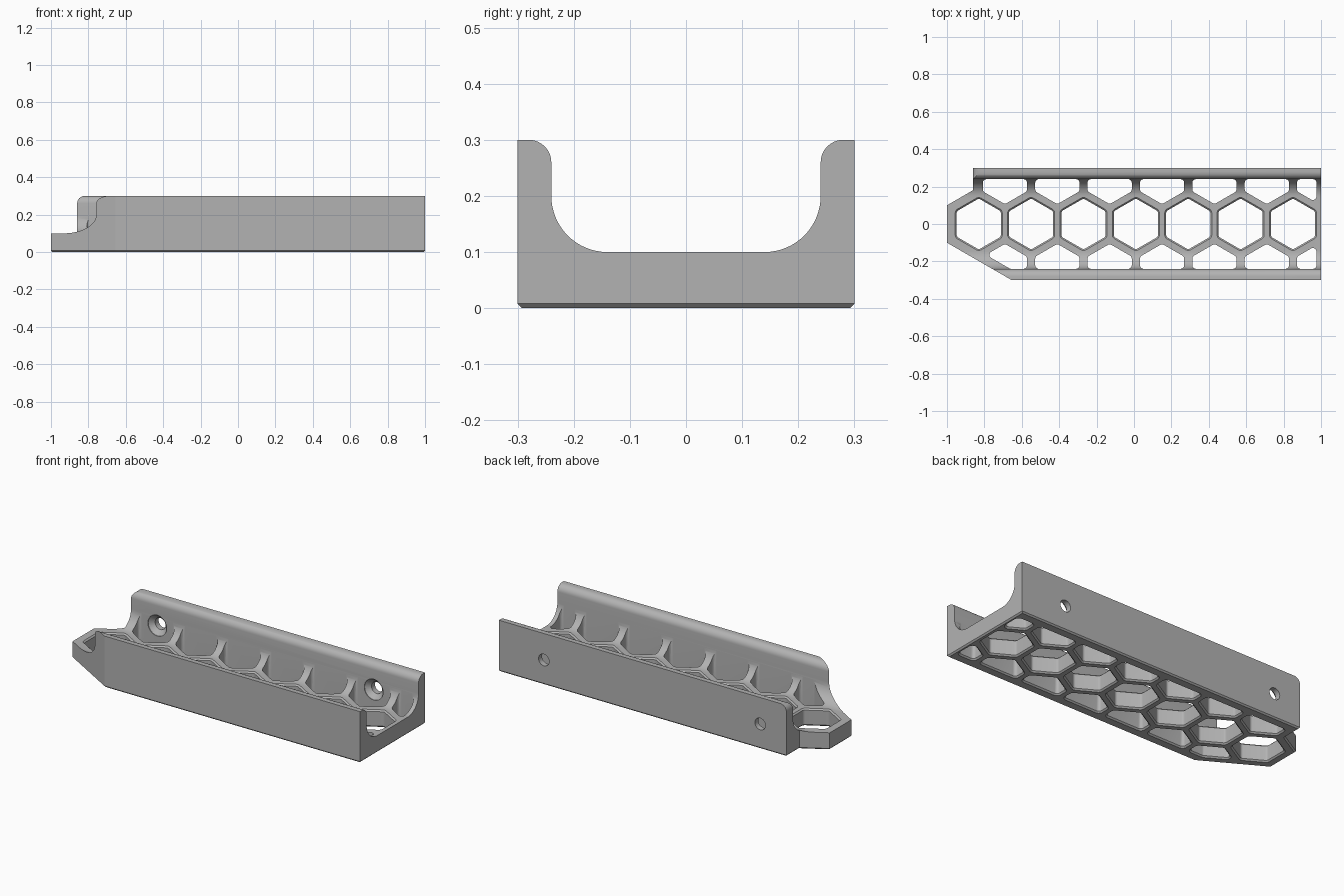
import bpy, bmesh, math
from mathutils import Vector

if "Cube" in bpy.data.objects:
    bpy.data.objects.remove(bpy.data.objects["Cube"], do_unlink=True)

grey = bpy.data.materials.new("plain grey plastic")
grey.use_nodes = True
COLOUR = (0.45, 0.45, 0.45, 1)
grey.diffuse_color = COLOUR
grey.node_tree.nodes["Principled BSDF"].inputs["Base Color"].default_value = COLOUR

PITCH, CELL, WALL = 0.28, 0.118, 0.24
ROW = PITCH * math.sqrt(0.75)


def arc(cx, cy, r, start, end, steps=12):
    angles = [math.radians(start + (end - start) * i / steps) for i in range(steps + 1)]
    return [Vector((cx + r * math.cos(a), cy + r * math.sin(a))) for a in angles]


def offset(poly, d):
    """Grow a counter-clockwise polygon outward by d with mitred corners."""
    out = []
    for i, p in enumerate(poly):
        a = (p - poly[i - 1]).normalized()
        b = (poly[(i + 1) % len(poly)] - p).normalized()
        na, nb = Vector((a.y, -a.x)), Vector((b.y, -b.x))
        out.append(p + (na + nb) * d / (1 + na.dot(nb)))
    return out


def clip(poly, point, normal):
    """Keep the part of a convex polygon on the normal's side of a line."""
    out = []
    for i, q in enumerate(poly):
        p = poly[i - 1]
        dp, dq = (p - point).dot(normal), (q - point).dot(normal)
        if dp * dq < 0:
            out.append(p.lerp(q, dp / (dp - dq)))
        if dq >= 0:
            out.append(q)
    return out


def rounded(poly, r, steps=5):
    out = []
    for i, p in enumerate(poly):
        a = (poly[i - 1] - p).normalized()
        b = (poly[(i + 1) % len(poly)] - p).normalized()
        half = a.angle(b) / 2
        centre = p + (a + b).normalized() * r / math.sin(half)
        s, e = p + a * r / math.tan(half) - centre, p + b * r / math.tan(half) - centre
        for k in range(steps + 1):
            out.append(centre + s.lerp(e, k / steps).normalized() * r)
    return out


def loft(name, layers, axis="z"):
    """Join matching outlines, given as (position, points), along an axis."""
    place = {"x": lambda p, t: (t, p.x, p.y),
             "y": lambda p, t: (p.x, t, p.y),
             "z": lambda p, t: (p.x, p.y, t)}[axis]
    bm = bmesh.new()
    rings = [[bm.verts.new(place(p, t)) for p in pts] for t, pts in layers]
    for lo, hi in zip(rings, rings[1:]):
        for i in range(len(lo)):
            bm.faces.new((lo[i - 1], lo[i], hi[i], hi[i - 1]))
    bm.faces.new(rings[0])
    bm.faces.new(rings[-1])
    bmesh.ops.recalc_face_normals(bm, faces=bm.faces)
    mesh = bpy.data.meshes.new(name)
    bm.to_mesh(mesh)
    bm.free()
    mesh.materials.append(grey)
    obj = bpy.data.objects.new(name, mesh)
    bpy.context.collection.objects.link(obj)
    return obj


cutters = []

# Solid block with a pointed end and a chamfered underside
outline = [Vector(p) for p in ((-1, -0.1), (-0.654, -0.3), (1, -0.3), (1, 0.3),
                               (-0.86, 0.3), (-0.86, 0.181), (-1, 0.1))]
tray = loft("channel_tray", [(0, offset(outline, -0.008)), (0.008, outline), (0.3, outline)])

# Trough with filleted floor and rounded wall tops
half = [Vector((0.28, 0.34))] + arc(0.28, 0.26, 0.04, 90, 180, 8) + arc(0.14, 0.2, 0.1, 0, -90, 16)
trough = half + [Vector((-p.x, p.y)) for p in reversed(half)]
cutters.append(loft("trough_cutter", [(-1.1, trough), (1.1, trough)], "x"))

# Rounded end corner of the back wall
corner = [Vector((-0.89, 0.26))] + arc(-0.82, 0.26, 0.04, 180, 90, 8)
corner += [Vector((-0.82, 0.33)), Vector((-0.89, 0.33))]
cutters.append(loft("corner_cutter", [(0.1, corner), (0.35, corner)], "y"))

# Honeycomb openings, kept clear of the walls and ends
slope = Vector((0.5, math.sqrt(0.75)))
for row in (-1, 0, 1):
    for k in range(7):
        centre = Vector((-0.83 + PITCH * (k + abs(row) / 2), ROW * row))
        cell = [centre + p for p in arc(0, 0, CELL / math.cos(math.pi / 6), 30, 330, 5)]
        if row:
            cell = clip(cell, Vector((0, WALL * row * 0.998)), Vector((0, -row)))
            cell = clip(cell, Vector((0.975, 0)), Vector((-1, 0)))
            cell = clip(cell, outline[0] + slope * 0.048, slope)
        cell = rounded(cell, 0.018)
        wide = offset(cell, 0.018)
        layers = [(-0.01, wide), (0.008, cell)]
        layers += [(0.22, cell)] if row else [(0.092, cell), (0.11, wide)]
        cutters.append(loft("cell_cutter", layers))

# Countersunk screw holes through the back wall
for x in (-0.69, 0.71):
    head, shank = (arc(x, 0.145, r, 0, 345, 23) for r in (0.061, 0.034))
    cutters.append(loft("screw_cutter", [(0.2, head), (0.243, head), (0.268, shank), (0.33, shank)], "y"))

# Cut everything out of the block
for cutter in cutters:
    cutter.hide_render = True
    mod = tray.modifiers.new("cut", "BOOLEAN")
    mod.operation, mod.solver, mod.object = "DIFFERENCE", "EXACT", cutter
graph = bpy.context.evaluated_depsgraph_get()
result = bpy.data.meshes.new_from_object(tray.evaluated_get(graph))
tray.modifiers.clear()
tray.data = result
for cutter in cutters:
    bpy.data.objects.remove(cutter, do_unlink=True)

for obj in bpy.context.selected_objects:
    obj.select_set(False)
bpy.context.view_layer.objects.active = tray
tray.select_set(True)
bpy.ops.object.shade_smooth_by_angle(angle=math.radians(30))
